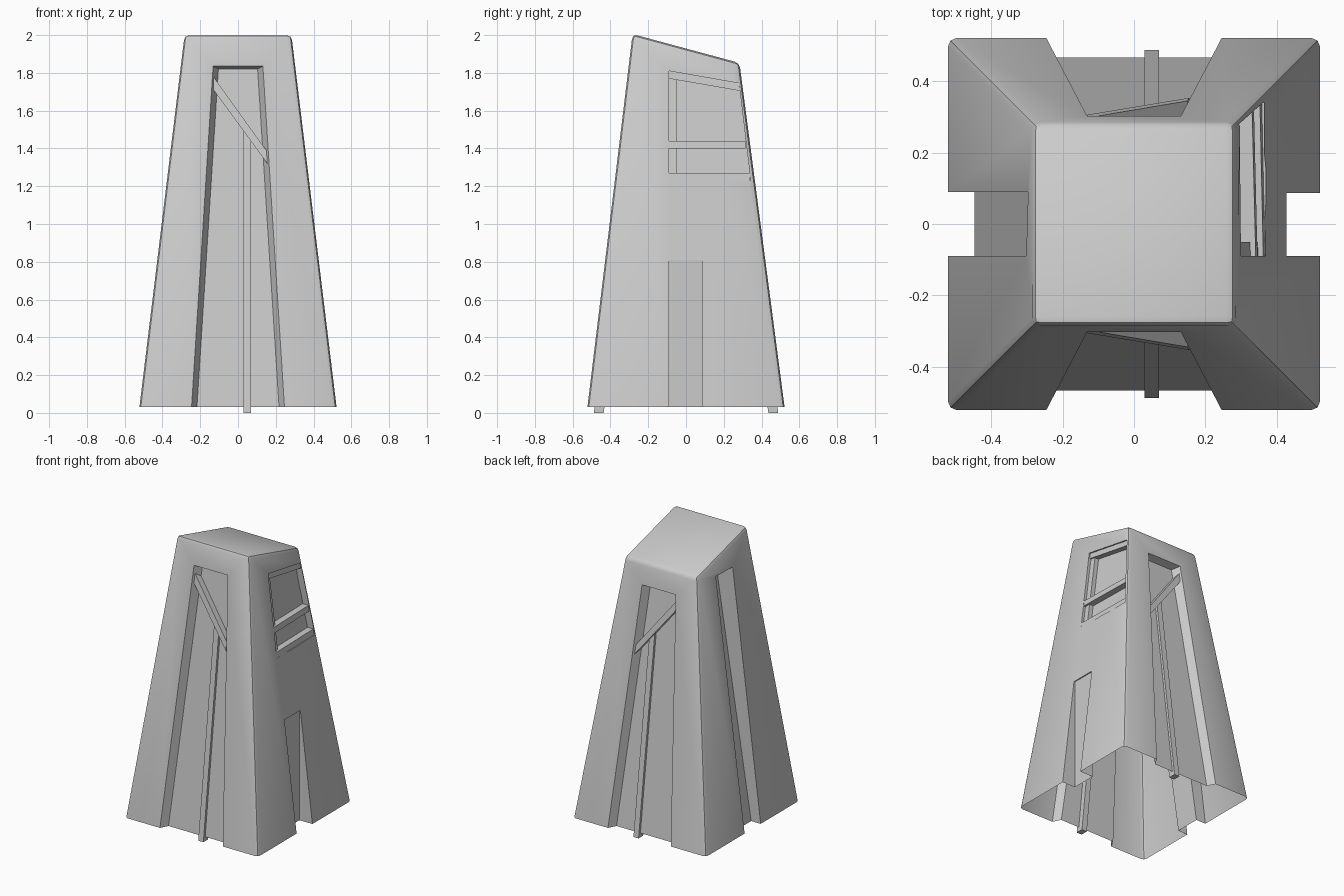
import bpy, bmesh, math

if "Cube" in bpy.data.objects:
    bpy.data.objects.remove(bpy.data.objects["Cube"], do_unlink=True)

BASE_Z, BASE_HALF, TOP_HALF = 0.03, 0.522, 0.283
BACK = 0.925  # the sloping top shortens everything on the back by this

stone = bpy.data.materials.new("pale_grey")
stone.use_nodes = True
GREY = (0.6, 0.6, 0.6, 1)
stone.diffuse_color = GREY
stone.node_tree.nodes["Principled BSDF"].inputs["Base Color"].default_value = GREY


def add_object(name, bm):
    bmesh.ops.recalc_face_normals(bm, faces=bm.faces)
    mesh = bpy.data.meshes.new(name)
    bm.to_mesh(mesh)
    bm.free()
    mesh.materials.append(stone)
    obj = bpy.data.objects.new(name, mesh)
    bpy.context.collection.objects.link(obj)
    return obj


def hull(name, points):
    bm = bmesh.new()
    for p in points:
        bm.verts.new(p)
    bmesh.ops.convex_hull(bm, input=bm.verts)
    bmesh.ops.dissolve_limit(bm, angle_limit=math.radians(0.5),
                             verts=bm.verts, edges=bm.edges)
    return add_object(name, bm)


def half_width(z, k):
    """Distance from the axis to the sloping wall at height z."""
    return BASE_HALF - (BASE_HALF - TOP_HALF) * (z - BASE_Z) / (1.97 * k)


def slab_x(name, outline, inner, outer):
    """Slab following the +x wall; outline is in (y, z), depths from the wall."""
    return hull(name, [(half_width(z, 0.962 - 0.13 * y) - d, y, z)
                       for d in (inner, outer) for y, z in outline])


def slab_y(name, side, k, outline, inner, outer):
    """Slab following the front or back wall; outline is in (x, z)."""
    return hull(name, [(x, side * (half_width(z * k, k) - d), z * k)
                       for d in (inner, outer) for x, z in outline])


# Tapered tower with a sloping top and rounded edges
bm = bmesh.new()
bmesh.ops.create_cube(bm, size=2)
for v in bm.verts:
    top = v.co.z > 0
    half = TOP_HALF if top else BASE_HALF
    v.co.x *= half
    v.co.y *= half
    v.co.z = 1.929 - 0.27 * v.co.y if top else BASE_Z
edges = [e for e in bm.edges if max(v.co.z for v in e.verts) > 1]
bmesh.ops.bevel(bm, geom=edges, offset=0.025, segments=2, profile=0.5,
                affect="EDGES", clamp_overlap=True)
tower = add_object("tower_shell", bm)

# Cutters for the front and back recesses, with upright splayed sides
cutters = []
for side, k in ((-1, 1), (1, BACK)):
    points = []
    for t_in, t_out in ((-0.1, -0.1), (1.82, 1.85)):
        for t, depth in ((t_in, 0.055), (t_out, -0.05)):
            y = half_width(t * k, k) - depth
            x = 0.245 - (0.52 - y) * 0.523
            points += [(x, side * y, t * k), (-x, side * y, t * k)]
    cutters.append(hull("recess_cutter", points))

# Tall slot on one side, growing deeper with height
cutters.append(hull("tall_slot_cutter", [
    (x, y, z) for y in (-0.09, 0.09)
    for x, z in ((-0.45, BASE_Z), (-0.46, -0.05), (-0.17, 1.79), (-0.7, 1.79), (-0.7, -0.05))]))

# Doorway and window recess on the other side
cutters.append(hull("door_cutter", [
    (x, y, z) for x in (0.42, 0.7) for y in (-0.09, 0.087) for z in (-0.1, 0.81)]))
window = [(-0.09, 1.81), (0.28, 1.745), (0.342, 1.23), (-0.09, 1.23)]
cutters.append(slab_x("window_cutter", window, 0.05, -0.08))

for c in cutters:
    c.hide_render = True
    mod = tower.modifiers.new("cut", "BOOLEAN")
    mod.operation, mod.solver, mod.object = "DIFFERENCE", "EXACT", c
bpy.context.view_layer.update()
shell = bpy.data.meshes.new_from_object(
    tower.evaluated_get(bpy.context.evaluated_depsgraph_get()))
tower.modifiers.clear()
tower.data = shell
for c in cutters:
    bpy.data.objects.remove(c, do_unlink=True)

# Open the underside so the tower is a hollow shell
bm = bmesh.new()
bm.from_mesh(shell)
floor = [f for f in bm.faces if all(v.co.z < BASE_Z + 0.001 for v in f.verts)]
bmesh.ops.delete(bm, geom=floor, context="FACES")
bm.to_mesh(shell)
bm.free()

# Posts and braces in the front and back recesses
for label, side, k in (("front", -1, 1), ("back", 1, BACK)):
    slab_y(label + "_post", side, k,
           [(0.03, 0), (0.07, 0), (0.07, 1.45), (0.03, 1.49)], 0.09, 0.038)
    slab_y(label + "_brace", side, k,
           [(-0.13, 1.78), (-0.13, 1.71), (0.155, 1.32), (0.15, 1.39)], 0.07, 0.012)

# Window frame
slab_x("window_post", [(-0.09, 1.23), (-0.05, 1.23), (-0.05, 1.80), (-0.09, 1.81)], 0.06, 0.02)
slab_x("window_top_bar", [(-0.09, 1.81), (0.28, 1.745), (0.284, 1.705), (-0.09, 1.77)], 0.06, 0.01)
for name, z, end in (("window_middle_bar", 1.40, 0.315), ("window_bottom_bar", 1.23, 0.34)):
    slab_x(name, [(-0.09, z), (end, z), (end, z + 0.04), (-0.09, z + 0.04)], 0.06, 0.005)

# Smooth the rounded tower edges, keep the corners sharp
bpy.ops.object.select_all(action="DESELECT")
tower.select_set(True)
bpy.context.view_layer.objects.active = tower
bpy.ops.object.shade_smooth_by_angle(angle=math.radians(35))
